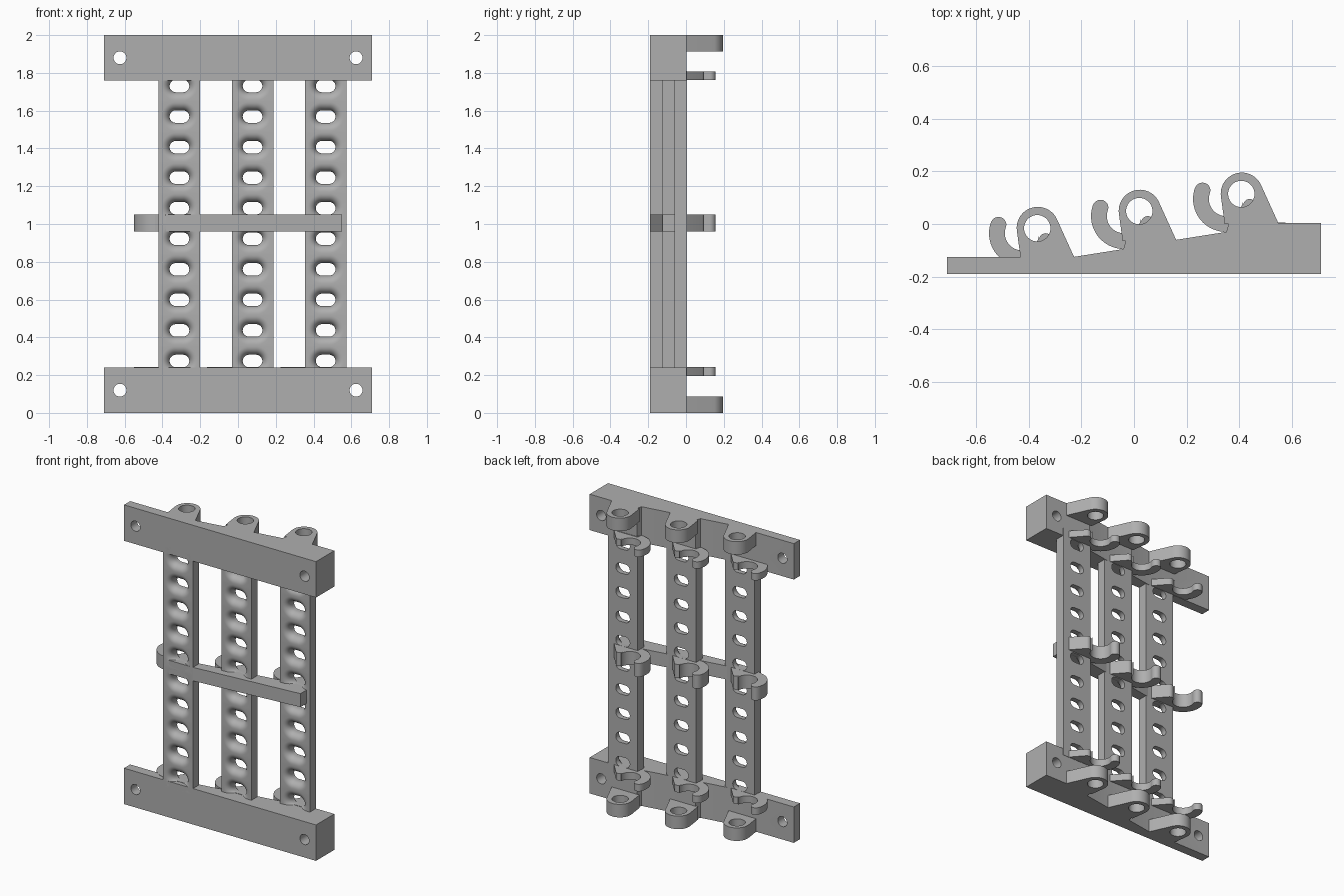
import bpy, bmesh
from math import sin, cos, pi, radians, atan2

cube = bpy.data.objects.get("Cube")
if cube:
    bpy.data.objects.remove(cube, do_unlink=True)

grey = bpy.data.materials.new("plain grey")
grey.use_nodes = True
colour = (0.43, 0.43, 0.43, 1)
grey.diffuse_color = colour
grey.node_tree.nodes["Principled BSDF"].inputs["Base Color"].default_value = colour

STEP_X, STEP_Y = 0.387, 0.065      # offset from one slat to the next


def finish(bm, name):
    bmesh.ops.recalc_face_normals(bm, faces=bm.faces[:])
    mesh = bpy.data.meshes.new(name)
    bm.to_mesh(mesh)
    bm.free()
    mesh.materials.append(grey)
    ob = bpy.data.objects.new(name, mesh)
    bpy.context.collection.objects.link(ob)
    return ob


def activate(ob):
    bpy.ops.object.select_all(action='DESELECT')
    ob.select_set(True)
    bpy.context.view_layer.objects.active = ob


def smooth(ob):
    activate(ob)
    bpy.ops.object.shade_smooth_by_angle(angle=radians(30))


def prism(name, outline, z0, z1):
    bm = bmesh.new()
    face = bm.faces.new([bm.verts.new((x, y, z0)) for x, y in outline])
    top = bmesh.ops.extrude_face_region(bm, geom=[face])["geom"]
    for v in top:
        if isinstance(v, bmesh.types.BMVert):
            v.co.z = z1
    return finish(bm, name)


def arc(cx, cy, r, a0, a1, n=16):
    angles = [radians(a0 + (a1 - a0) * i / n) for i in range(n + 1)]
    return [(cx + r * cos(a), cy + r * sin(a)) for a in angles]


def drill(ob, centre, radius, depth, rotation=(0, 0, 0)):
    bpy.ops.mesh.primitive_cylinder_add(vertices=40, radius=radius, depth=depth,
                                        location=centre, rotation=rotation)
    cutter = bpy.context.object
    cutter.hide_render = True
    mod = ob.modifiers.new("hole", 'BOOLEAN')
    mod.operation, mod.solver, mod.object = 'DIFFERENCE', 'EXACT', cutter
    activate(ob)
    bpy.ops.object.modifier_apply(modifier=mod.name)
    bpy.data.objects.remove(cutter, do_unlink=True)


def slat(name, cx, back, half=0.11, pitch=0.1617, first=0.275, count=10):
    """Plate with a row of oval holes flared towards the front."""
    bm = bmesh.new()
    n, thick, lip = 48, 0.065, 0.02
    hz = pitch / 2

    def oval(grow):
        pts = []
        for i in range(n):
            a = 2 * pi * (i + 0.5) / n
            side = 0.019 if cos(a) > 0 else -0.019
            pts.append((side + (0.033 + grow) * cos(a), (0.033 + grow) * sin(a)))
        return pts

    # rectangular border with one ring point snapped to each corner
    border = []
    for x, z in oval(0.043):
        s = min(half / abs(x), hz / abs(z))
        border.append([x * s, z * s])
    for sx in (-1, 1):
        for sz in (-1, 1):
            p = min(border, key=lambda q: (q[0] - sx * half) ** 2 + (q[1] - sz * hz) ** 2)
            p[:] = [sx * half, sz * hz]

    rings = [(border, 0), (oval(0), 0)]
    for k in range(9):
        a = k / 8 * pi / 2
        rings.append((oval(0.043 * (1 - cos(a))), lip + (thick - lip) * sin(a)))
    rings.append((border, thick))

    for c in range(count):
        zc = first + pitch * c
        loops = [[bm.verts.new((cx + x, back - d, zc + z)) for x, z in pts]
                 for pts, d in rings]
        for low, high in zip(loops, loops[1:]):
            for i in range(n):
                j = (i + 1) % n
                bm.faces.new((low[i], low[j], high[j], high[i]))
        # outer walls: both long sides, plus the two ends
        for i in range(n):
            j = (i + 1) % n
            (xa, za), (xb, zb) = border[i], border[j]
            long_side = abs(xa - xb) < 1e-6 and abs(abs(xa) - half) < 1e-6
            end = abs(za - zb) < 1e-6 and ((c == 0 and za < 0) or (c == count - 1 and za > 0))
            if long_side or end:
                bm.faces.new((loops[0][i], loops[0][j], loops[-1][j], loops[-1][i]))
    bmesh.ops.remove_doubles(bm, verts=bm.verts[:], dist=0.0002)
    smooth(finish(bm, name))


# end bars with stepped backs and screw holes
stepped = [(0.36, 0.003), (0.35, -0.03), (0.16, -0.06), (-0.03, -0.06),
           (-0.04, -0.095), (-0.23, -0.125)]
bar_outline = [(-0.71, -0.19), (0.71, -0.19), (0.71, 0.003)] + stepped + [(-0.71, -0.125)]
for name, z0 in (("bottom_bar", 0), ("top_bar", 1.76)):
    bar = prism(name, bar_outline, z0, z0 + 0.24)
    for x in (-0.625, 0.625):
        drill(bar, (x, -0.1, z0 + 0.12), 0.034, 0.6, (pi / 2, 0, 0))
    smooth(bar)

# slanted middle strip
strip_outline = [(-0.44, -0.16), (-0.38, -0.19), (-0.2, -0.19), (0.55, -0.125),
                 (0.55, -0.002)] + [(x, y - 0.002) for x, y in stepped] + [(-0.44, -0.127)]
prism("middle_strip", strip_outline, 0.96, 1.05)

# repeated parts: slats, eye lugs and open tube clips
lug_outline = ([(-0.43, -0.13), (-0.225, -0.13)]
               + arc(-0.365, -0.015, 0.08, 25, 187, 28))
clip_outline = (arc(-0.425, -0.035, 0.065, 160, 358, 28)
                + arc(-0.335, -0.06, 0.025, 170, 40, 8)
                + [(-0.245, -0.125), (-0.25, -0.16)]
                + arc(-0.425, -0.035, 0.125, 270, 160, 20)
                + arc(-0.514, -0.003, 0.03, 155, -15, 10)[1:-1])

for i, side in enumerate(("right", "middle", "left")):
    dx, dy = STEP_X * i, STEP_Y * i
    slat(side + "_slat", -0.31 + dx, -0.125 + dy)
    lug_path = [(x + dx, y + dy) for x, y in lug_outline]
    for level, z0, z1 in (("bottom", 0, 0.087), ("top", 1.913, 2)):
        lug = prism(f"{side}_{level}_lug", lug_path, z0, z1)
        drill(lug, (-0.367 + dx, -0.016 + dy, z0 + 0.04), 0.05, 0.3)
        smooth(lug)
    clip_path = [(x + dx, y + dy) for x, y in clip_outline]
    for level, z0, z1 in (("bottom", 0.195, 0.242), ("middle", 0.96, 1.05),
                          ("top", 1.762, 1.808)):
        smooth(prism(f"{side}_{level}_clip", clip_path, z0, z1))
